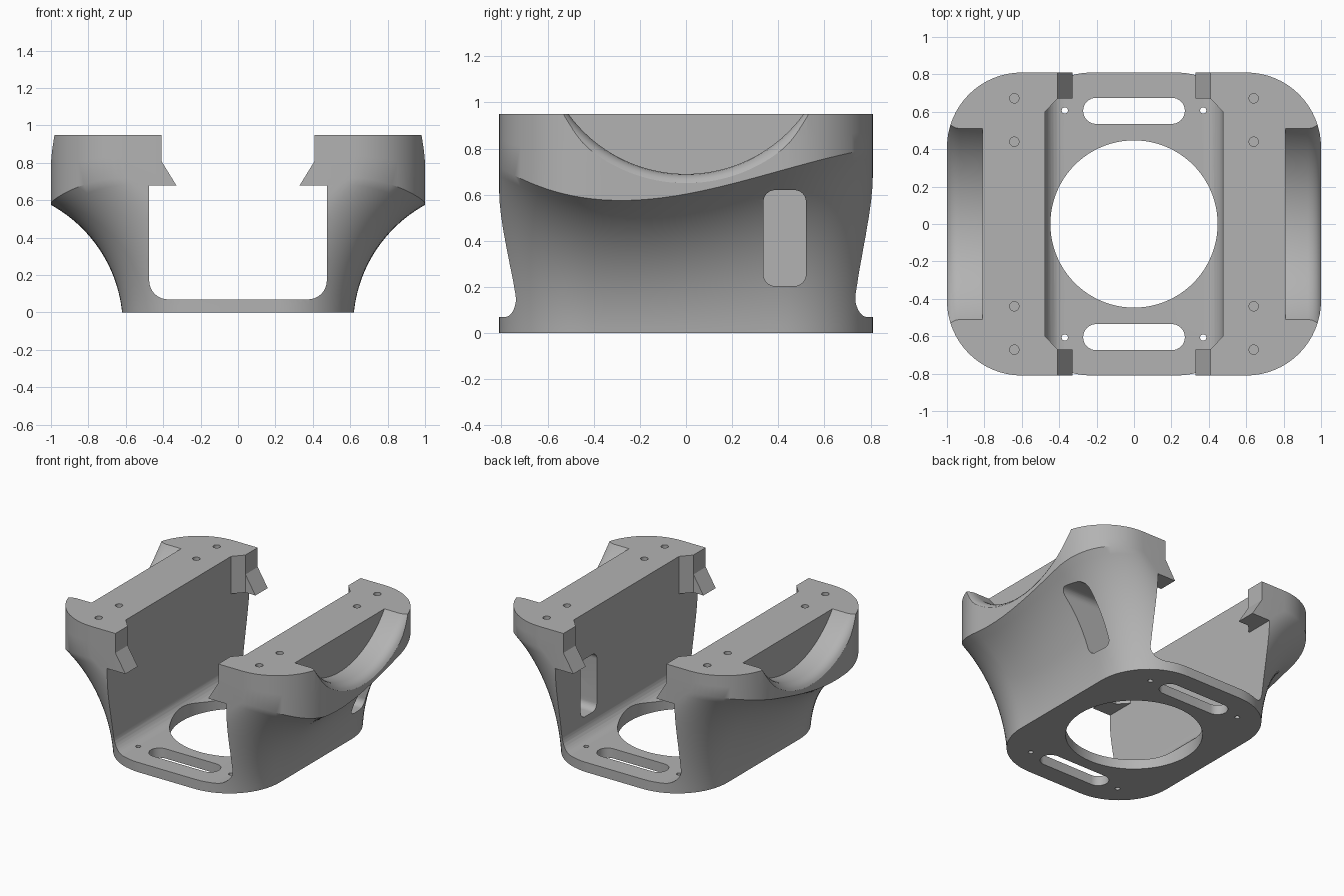
import bpy, bmesh, math
from math import sin, cos, pi, sqrt

if "Cube" in bpy.data.objects:
    bpy.data.objects.remove(bpy.data.objects["Cube"])

grey = bpy.data.materials.new("plain grey")
grey.diffuse_color = (0.45, 0.45, 0.45, 1)
grey.use_nodes = True
grey.node_tree.nodes["Principled BSDF"].inputs["Base Color"].default_value = grey.diffuse_color


def loft(name, rings):
    """Closed solid through a stack of equal-length rings of points."""
    bm = bmesh.new()
    rows = [[bm.verts.new(p) for p in ring] for ring in rings]
    n = len(rows[0])
    for a, b in zip(rows, rows[1:]):
        for i in range(n):
            j = (i + 1) % n
            bm.faces.new((a[i], a[j], b[j], b[i]))
    bm.faces.new(rows[0][::-1])
    bm.faces.new(rows[-1])
    bmesh.ops.triangulate(bm, faces=[f for f in bm.faces if len(f.verts) == 4])
    bmesh.ops.recalc_face_normals(bm, faces=bm.faces)
    me = bpy.data.meshes.new(name)
    bm.to_mesh(me)
    bm.free()
    me.materials.append(grey)
    ob = bpy.data.objects.new(name, me)
    bpy.context.collection.objects.link(ob)
    return ob


def prism(name, pts, axis, lo, hi):
    place = {"x": lambda p, d: (d, p[0], p[1]),
             "y": lambda p, d: (p[0], d, p[1]),
             "z": lambda p, d: (p[0], p[1], d)}[axis]
    return loft(name, [[place(p, d) for p in pts] for d in (lo, hi)])


def circle(cx, cy, r, n=24):
    return [(cx + r * cos(2 * pi * i / n), cy + r * sin(2 * pi * i / n)) for i in range(n)]


def rounded_rect(cx, cy, hx, hy, r, n=8):
    pts = []
    for k, (sx, sy) in enumerate(((1, 1), (-1, 1), (-1, -1), (1, -1))):
        for i in range(n + 1):
            a = pi / 2 * (k + i / n)
            p = (cx + sx * (hx - r) + r * cos(a), cy + sy * (hy - r) + r * sin(a))
            if not pts or math.dist(p, pts[-1]) > 1e-5:
                pts.append(p)
    if math.dist(pts[0], pts[-1]) < 1e-5:
        pts.pop()
    return pts


# Body: rounded plan whose sides scoop inwards below a wavy crease
def crease(y):
    return 0.603 + 0.183 * y + 0.24 * y * y - 0.204 * y ** 3


N = 16
columns = [(0.4 * (sin(pi / 2 * i / N) - 1), -0.41 - 0.4 * cos(pi / 2 * i / N)) for i in range(N)]
columns += [(0, -0.41 + 0.82 * i / N) for i in range(N + 1)]
columns += [(0.4 * (cos(pi / 2 * i / N) - 1), 0.41 + 0.4 * sin(pi / 2 * i / N)) for i in range(1, N + 1)]


def body_ring(t):
    right = []
    for inset, y in columns:
        zc = crease(y)
        if t <= 1:
            z = zc * t
            half = 1.365 - sqrt(0.749 ** 2 - (0.58 * t + 0.074) ** 2)
        else:
            z, half = zc + (0.95 - zc) * (t - 1), 1.0
        right.append((half + inset, y, z))
    return right + [(-x, y, z) for x, y, z in reversed(right)]


body = loft("bracket_body", [body_ring(i / 20) for i in range(21)] + [body_ring(1.5), body_ring(2)])

cutters = []

# U-shaped channel with filleted floor, then the narrower opening between end posts
floor = [(0.375 + 0.1 * sin(pi / 2 * i / 8), 0.17 - 0.1 * cos(pi / 2 * i / 8)) for i in range(9)]
half = floor + [(0.475, 0.68)]
cutters.append(prism("channel", half + [(-x, z) for x, z in reversed(half)], "y", -0.9, 0.9))
half = [(0.41, -0.9), (0.41, -0.67), (0.475, -0.6), (0.475, 0.6), (0.41, 0.67), (0.41, 0.9)]
cutters.append(prism("opening", half + [(-x, y) for x, y in reversed(half)], "z", 0.6, 1.1))

# Round scoops in the top of each side, flared at the outer lip
lip = [(0.81, 0.63), (0.93, 0.63), (0.955, 0.634), (0.975, 0.643), (0.99, 0.655), (1.0, 0.67), (1.05, 0.73)]
for s in (-1, 1):
    cutters.append(loft("side_scoop", [[(s * x, y, z) for y, z in circle(0, 1.32, r, 128)]
                                       for x, r in lip]))

# Base openings: big round hole, end slots, screw holes
cutters.append(prism("base_hole", circle(0, 0, 0.447, 96), "z", -0.1, 0.16))
for sy in (-1, 1):
    cutters.append(prism("base_slot", rounded_rect(0, sy * 0.605, 0.272, 0.07, 0.07), "z", -0.1, 0.2))
    for sx in (-1, 1):
        cutters.append(prism("base_screw", circle(sx * 0.37, sy * 0.607, 0.017, 16), "z", -0.1, 0.2))
        for y in (0.672, 0.44):
            cutters.append(prism("top_screw", circle(sx * 0.64, sy * y, 0.025, 20), "z", 0.85, 1.1))

# Cable window through the right wall only
cutters.append(prism("window", rounded_rect(0.428, 0.412, 0.092, 0.208, 0.05), "x", 0.4, 1.2))

bpy.context.view_layer.objects.active = body
for c in cutters:
    c.hide_render = True
    m = body.modifiers.new("cut", "BOOLEAN")
    m.operation, m.solver, m.object = "DIFFERENCE", "EXACT", c
    bpy.ops.object.modifier_apply(modifier=m.name)
    bpy.data.objects.remove(c)

# Wedge clips on the end posts
for sx in (-1, 1):
    for lo, hi in ((-0.81, -0.67), (0.67, 0.81)):
        prism("wedge_clip", [(sx * 0.33, 0.68), (sx * 0.41, 0.68), (sx * 0.41, 0.81)], "y", lo, hi)

bpy.ops.object.select_all(action="DESELECT")
body.select_set(True)
bpy.context.view_layer.objects.active = body
bpy.ops.object.shade_smooth_by_angle(angle=math.radians(30))
